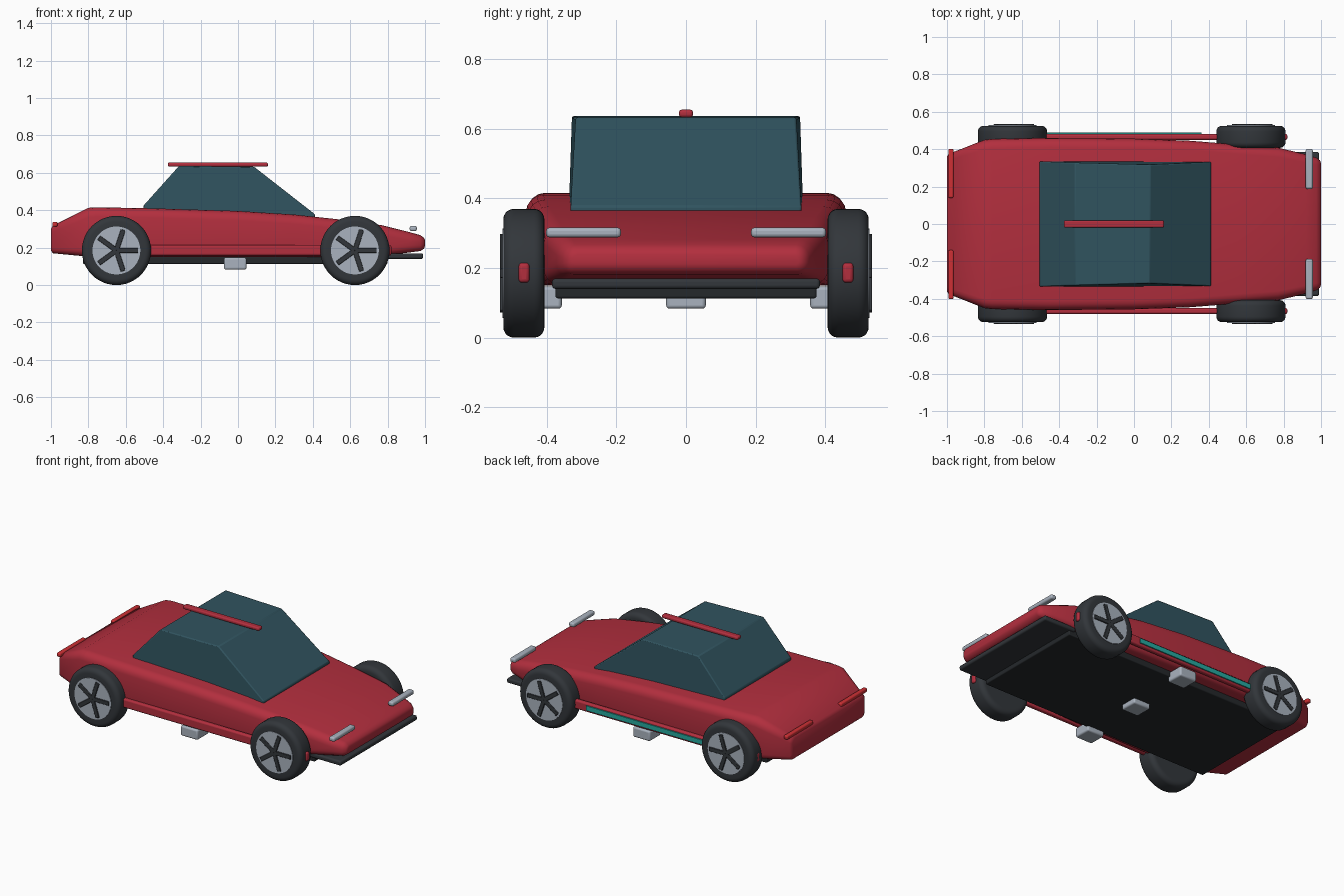
import bpy, bmesh, math
from mathutils import Matrix

if "Cube" in bpy.data.objects:
    bpy.data.objects.remove(bpy.data.objects["Cube"])


def mat(name, r, g, b):
    m = bpy.data.materials.new(name)
    m.diffuse_color = (r, g, b, 1)
    m.use_nodes = True
    m.node_tree.nodes["Principled BSDF"].inputs["Base Color"].default_value = m.diffuse_color
    return m


RED = mat("red paint", 0.45, 0.028, 0.048)
LAMP_RED = mat("lamp red", 0.62, 0.03, 0.035)
GLASS = mat("dark teal glass", 0.03, 0.088, 0.115)
RUBBER = mat("dark rubber", 0.032, 0.037, 0.043)
BLACK = mat("underbody black", 0.018, 0.021, 0.024)
SILVER = mat("silver", 0.40, 0.45, 0.52)
TEAL = mat("teal stripe", 0.02, 0.40, 0.35)


def finish(name, bm, material, bevel=0.0, segments=3, angle=35):
    bmesh.ops.recalc_face_normals(bm, faces=bm.faces)
    me = bpy.data.meshes.new(name)
    bm.to_mesh(me)
    bm.free()
    ob = bpy.data.objects.new(name, me)
    bpy.context.collection.objects.link(ob)
    me.materials.append(material)
    if bevel:
        mod = ob.modifiers.new("rounded edges", 'BEVEL')
        mod.width, mod.segments = bevel, segments
    bpy.ops.object.select_all(action='DESELECT')
    ob.select_set(True)
    bpy.context.view_layer.objects.active = ob
    bpy.ops.object.shade_smooth_by_angle(angle=math.radians(angle))
    return ob


def box(name, x, y, z, material, bevel=0.0):
    """Box from (min, max) ranges on each axis."""
    bm = bmesh.new()
    bmesh.ops.create_cube(bm, size=1)
    for v in bm.verts:
        v.co = [(a + b) / 2 + c * (b - a) for c, (a, b) in zip(v.co, (x, y, z))]
    return finish(name, bm, material, bevel)


def loft(bm, rings):
    """Skin closed rings of equal length and cap both ends."""
    rows = [[bm.verts.new(p) for p in ring] for ring in rings]
    n = len(rows[0])
    for a, b in zip(rows, rows[1:]):
        for i in range(n):
            bm.faces.new((a[i], a[(i + 1) % n], b[(i + 1) % n], b[i]))
    bm.faces.new(rows[0])
    bm.faces.new(rows[-1])


def section(x, w, bot, top, r):
    """Body cross-section with rounded shoulders and lower edges."""
    half = []
    for k in range(5):
        a = math.pi / 2 * (1 - k / 4)
        half.append((w - r + r * math.cos(a), top - r + r * math.sin(a)))
    q = r * 0.8
    for k in range(5):
        a = -math.pi / 2 * k / 4
        half.append((w - q + q * math.cos(a), bot + q + q * math.sin(a)))
    return [(x, y, z) for y, z in half] + [(x, -y, z) for y, z in reversed(half)]


# Body shell: stations of x, half width, bottom, top, corner radius
stations = [
    (-1.0, 0.36, 0.185, 0.30, 0.03), (-0.99, 0.375, 0.17, 0.318, 0.035),
    (-0.80, 0.45, 0.152, 0.413, 0.05), (-0.76, 0.455, 0.15, 0.416, 0.05),
    (-0.45, 0.46, 0.15, 0.41, 0.05), (0.0, 0.456, 0.15, 0.396, 0.05),
    (0.30, 0.445, 0.15, 0.377, 0.05), (0.55, 0.425, 0.15, 0.35, 0.05),
    (0.77, 0.408, 0.155, 0.32, 0.05), (0.92, 0.372, 0.175, 0.282, 0.045),
    (0.975, 0.355, 0.182, 0.267, 0.038), (0.995, 0.34, 0.195, 0.252, 0.026),
    (1.0, 0.325, 0.21, 0.238, 0.013),
]
bm = bmesh.new()
loft(bm, [section(*s) for s in stations])
finish("body", bm, RED, angle=40)

# Cabin: side outline as x, z, half width
outline = [(-0.505, 0.40, 0.335), (-0.505, 0.425, 0.335), (-0.315, 0.637, 0.328),
           (0.085, 0.633, 0.317), (0.412, 0.378, 0.332), (0.412, 0.36, 0.332)]
bm = bmesh.new()
loft(bm, [[(x, s * w, z) for x, z, w in outline] for s in (-1, 1)])
finish("cabin", bm, GLASS, bevel=0.006, segments=2)

# Roof rail, underbody and front splitter
box("roof_rail", (-0.375, 0.16), (-0.02, 0.02), (0.633, 0.655), RED, 0.008)
box("underbody", (-0.83, 0.80), (-0.375, 0.375), (0.113, 0.153), BLACK, 0.006)
box("front_splitter", (0.76, 0.99), (-0.385, 0.385), (0.14, 0.17), RUBBER, 0.01)
box("jack_pad_centre", (-0.075, 0.045), (-0.057, 0.057), (0.083, 0.147), SILVER, 0.01)


# Wheels: tyre, rim disc and five spokes
def lathe(name, profile, x, side, material, steps=48):
    bm = bmesh.new()
    loft(bm, [[(x + r * math.cos(t), side * y, 0.185 + r * math.sin(t))
               for t in (2 * math.pi * i / steps for i in range(steps))]
              for y, r in profile])
    return finish(name, bm, material)


def wheel(label, x, side):
    tyre = [(0.407, 0.145)]
    for k in range(6):
        a = math.pi / 2 * k / 5
        tyre.append((0.437 - 0.03 * math.cos(a), 0.155 + 0.03 * math.sin(a)))
    for k in range(6):
        a = math.pi / 2 * (1 - k / 5)
        tyre.append((0.495 + 0.03 * math.cos(a), 0.155 + 0.03 * math.sin(a)))
    tyre.append((0.525, 0.13))
    lathe(label + "_tyre", tyre, x, side, RUBBER)
    lathe(label + "_rim", [(0.45, 0.128), (0.528, 0.128)], x, side, SILVER)
    bm = bmesh.new()
    for i in range(5):
        m = (Matrix.Translation((x, side * 0.515, 0.185))
             @ Matrix.Rotation(-2 * math.pi * i / 5, 4, 'Y')
             @ Matrix.Translation((0.058, 0, 0))
             @ Matrix.Diagonal((0.116, 0.04, 0.026, 1)))
        bmesh.ops.create_cube(bm, size=1, matrix=m)
    finish(label + "_spokes", bm, RUBBER, bevel=0.003, segments=2)


# Mirrored side parts
for side, tag in ((-1, "right"), (1, "left")):
    def ys(a, b):
        return tuple(sorted((side * a, side * b)))
    wheel("rear_" + tag, -0.65, side)
    wheel("front_" + tag, 0.625, side)
    box("sill_" + tag, (-0.835, 0.82), ys(0.45, 0.481), (0.158, 0.215), RED, 0.01)
    box("headlight_" + tag, (0.918, 0.956), ys(0.187, 0.402), (0.288, 0.316), SILVER, 0.01)
    box("tail_light_" + tag, (-0.993, -0.965), ys(0.14, 0.402), (0.312, 0.338), LAMP_RED, 0.008)
    box("jack_pad_" + tag, (-0.075, 0.045), ys(0.357, 0.47), (0.083, 0.147), SILVER, 0.01)

# Accent stripe on the left sill only
box("accent_stripe", (-0.49, 0.36), (0.479, 0.488), (0.172, 0.202), TEAL)
